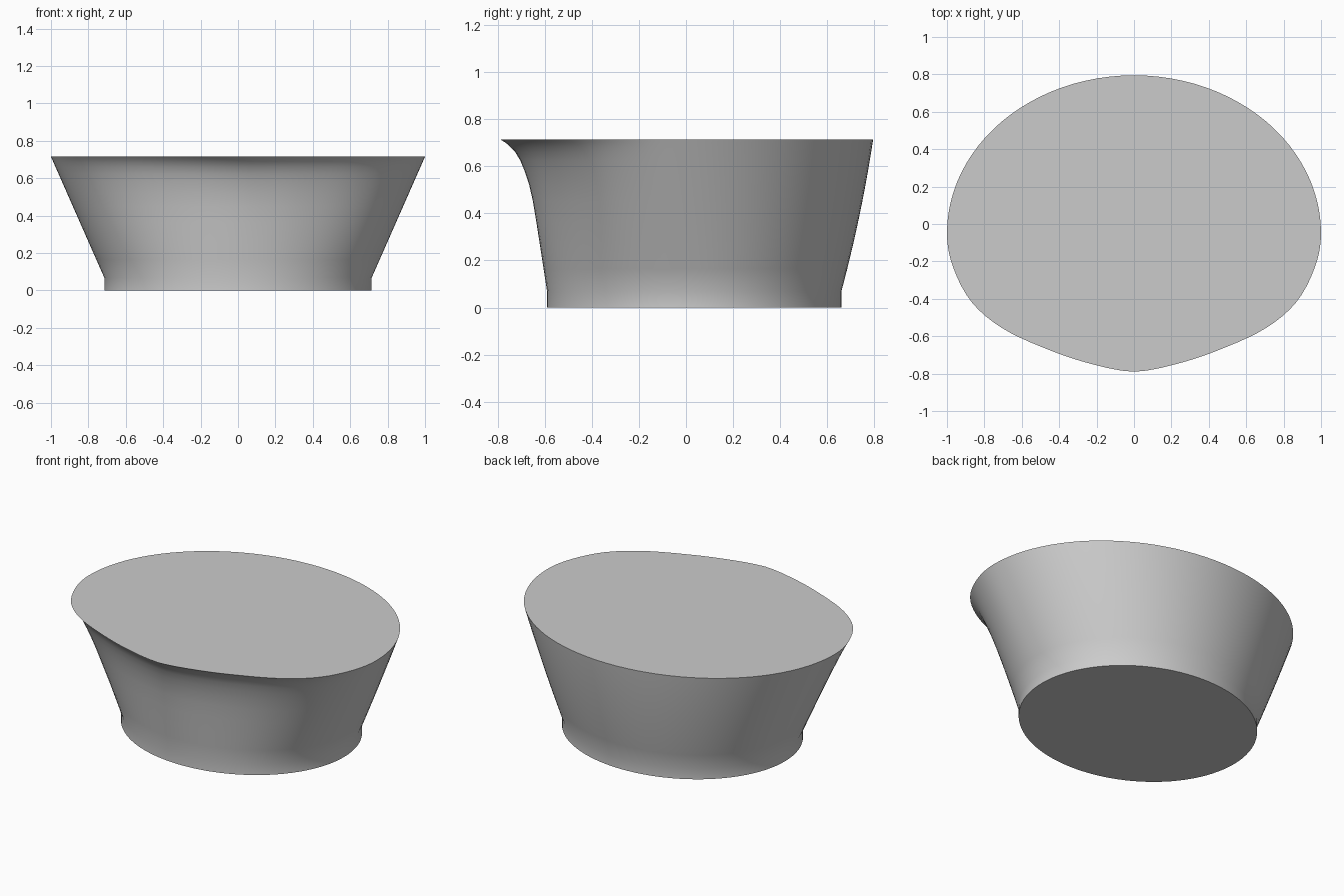
import bpy
import bmesh
from math import sin, cos, pi, radians

cube = bpy.data.objects.get("Cube")
if cube:
    bpy.data.objects.remove(cube, do_unlink=True)

SEGMENTS = 96
HEIGHT = 0.715
FOOT = 0.068

# Fraction of the way from foot outline to rim outline, by height fraction
LEVELS = [0, 0.15, 0.3, 0.45, 0.59, 0.7, 0.79, 0.86, 0.915, 0.95, 0.977, 1]
FRONT_FLARE = [0, 0.075, 0.15, 0.225, 0.3, 0.38, 0.475, 0.57, 0.675, 0.78, 0.88, 1]

# Front half of the rim, from the side to the pointed lip, in even angle steps
LIP_Y = [-0.05, -0.235, -0.42, -0.555, -0.655, -0.74, -0.79]


def lip_y(angle):
    """Smooth curve through LIP_Y; angle runs from 0 at the side to pi/2 at the lip."""
    u = min(angle / (pi / 2), 1) * (len(LIP_Y) - 1)
    i = min(int(u), len(LIP_Y) - 2)
    f = u - i
    a = LIP_Y[i - 1] if i else 0.16
    b, c = LIP_Y[i], LIP_Y[i + 1]
    d = LIP_Y[i + 2] if i + 2 < len(LIP_Y) else -0.76
    return b + 0.5 * f * (c - a + f * (2*a - 5*b + 4*c - d + f * (3*(b - c) + d - a)))


def foot_point(t):
    return 0.715 * cos(t), 0.035 + 0.625 * sin(t)


def rim_point(t):
    if sin(t) >= 0:
        return cos(t), -0.05 + 0.845 * sin(t)
    side = t - pi if t < 1.5 * pi else 2 * pi - t
    return cos(t), lip_y(side)


def body_point(t, level, front_flare):
    """Straight sides, a slightly bowed back and a hollow front under the lip."""
    bow = 0.28 * max(sin(t), 0) ** 2 * level * (1 - level)
    front = max(-sin(t), 0) ** 2
    s = level + bow + (front_flare - level) * front
    (ax, ay), (bx, by) = foot_point(t), rim_point(t)
    return ax + (bx - ax) * s, ay + (by - ay) * s, FOOT + (HEIGHT - FOOT) * level


# Single grey material
grey = bpy.data.materials.new("plain grey")
grey.use_nodes = True
color = (0.6, 0.6, 0.6, 1)
grey.diffuse_color = color
grey.node_tree.nodes["Principled BSDF"].inputs["Base Color"].default_value = color

# Body: stacked rings closed with a flat top and bottom
bm = bmesh.new()
angles = [2 * pi * i / SEGMENTS for i in range(SEGMENTS)]
rings = [[bm.verts.new((*foot_point(t), 0)) for t in angles]]
for level, flare in zip(LEVELS, FRONT_FLARE):
    rings.append([bm.verts.new(body_point(t, level, flare)) for t in angles])
for low, high in zip(rings, rings[1:]):
    for i in range(SEGMENTS):
        j = (i + 1) % SEGMENTS
        bm.faces.new((low[i], low[j], high[j], high[i]))
bm.faces.new(rings[-1])
bm.faces.new(rings[0][::-1])

mesh = bpy.data.meshes.new("flared_basin")
bm.to_mesh(mesh)
bm.free()
mesh.materials.append(grey)
basin = bpy.data.objects.new("flared_basin", mesh)
bpy.context.collection.objects.link(basin)

# Smooth walls with crisp rim and base
bpy.ops.object.select_all(action="DESELECT")
basin.select_set(True)
bpy.context.view_layer.objects.active = basin
bpy.ops.object.shade_smooth_by_angle(angle=radians(35))
